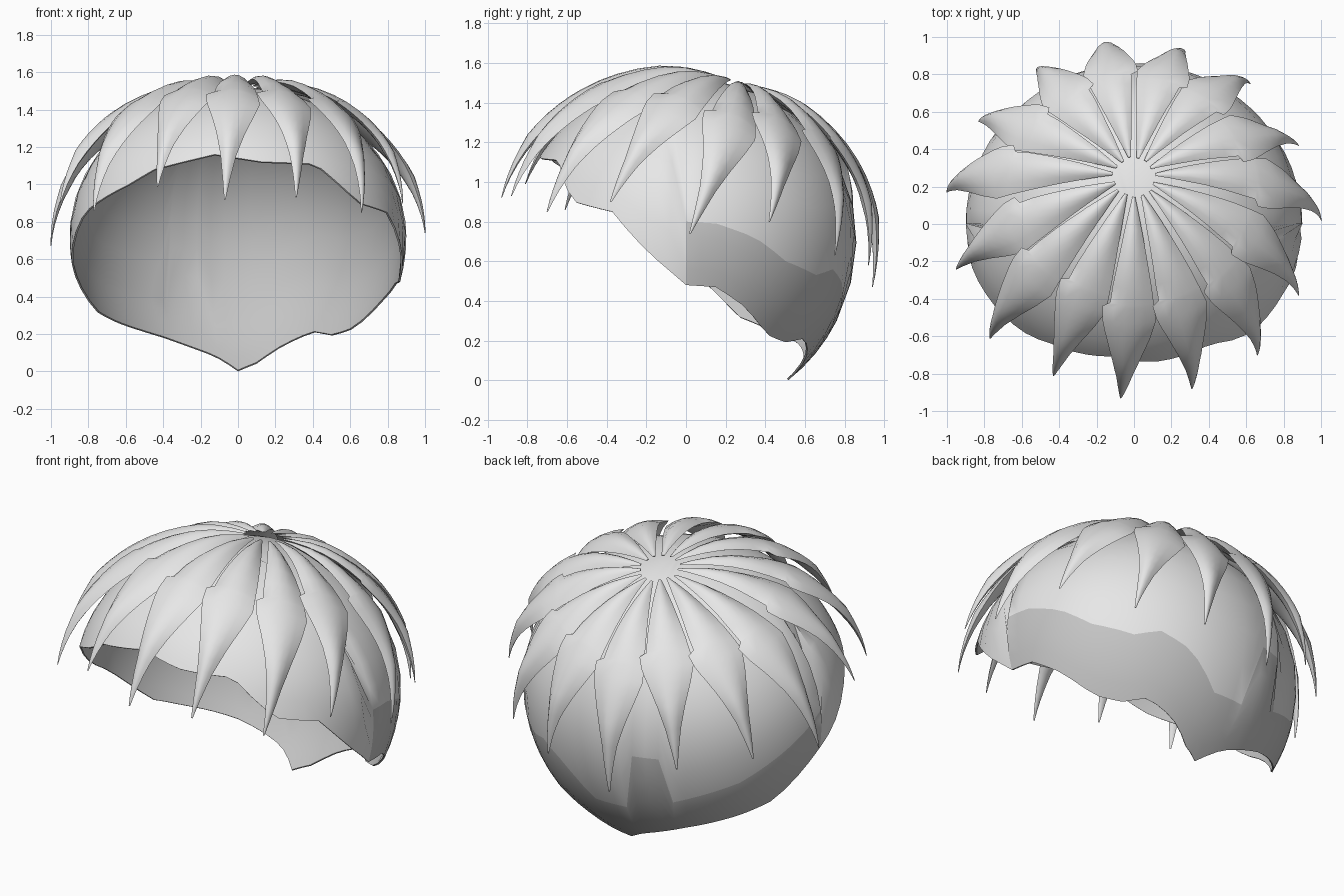
import bpy, bmesh, math
from mathutils import Vector

cube = bpy.data.objects.get("Cube")
if cube:
    bpy.data.objects.remove(cube, do_unlink=True)


def make_material(name, value):
    mat = bpy.data.materials.new(name)
    mat.use_nodes = True
    colour = (value, value, value, 1)
    mat.diffuse_color = colour
    mat.node_tree.nodes["Principled BSDF"].inputs["Base Color"].default_value = colour
    return mat


LIGHT = make_material("light grey", 0.8)
DARK = make_material("mid grey", 0.55)

CENTRE = Vector((0, 0, 0.72))
RX, RY, RZ_UP, RZ_DOWN = 0.9, 0.86, 0.8, 0.9


def lerp_table(table, t):
    """Piecewise linear lookup in a list of (key, value)."""
    for (a, va), (b, vb) in zip(table, table[1:]):
        if t <= b:
            return va + (vb - va) * max(0, t - a) / (b - a)
    return table[-1][1]


def to_world(p):
    """Unit-sphere coordinates to the egg-shaped head."""
    return CENTRE + Vector((p.x * RX, p.y * RY, p.z * (RZ_UP if p.z > 0 else RZ_DOWN)))


def to_unit(p):
    q = p - CENTRE
    return Vector((q.x / RX, q.y / RY, q.z / (RZ_UP if q.z > 0 else RZ_DOWN)))


def latitude(z):
    h = z - CENTRE.z
    return math.asin(max(-1, min(1, h / (RZ_UP if h > 0 else RZ_DOWN))))


def finish(name, bm, mats):
    mesh = bpy.data.meshes.new(name)
    bm.to_mesh(mesh)
    bm.free()
    for mat in mats:
        mesh.materials.append(mat)
    obj = bpy.data.objects.new(name, mesh)
    bpy.context.collection.objects.link(obj)
    bpy.ops.object.select_all(action='DESELECT')
    obj.select_set(True)
    bpy.context.view_layer.objects.active = obj
    return obj


# Ragged lower edge of the cap: (degrees from the front, height)
RIM = [(-180, 0), (-168, .08), (-145, .18), (-122, .26), (-109, .32), (-92, .55),
       (-82, .65), (-68, .85), (-58, .92), (-45, 1.0), (-35, 1.08), (-23, 1.12),
       (-10, 1.16), (10, 1.12), (33, 1.11), (49, .9), (65, .85), (78, .64), (90, .48),
       (100, .47), (110, .38), (123, .23), (134, .19), (146, .21), (158, .14),
       (170, .04), (180, 0)]
# Upper edge of the darker band round the back
BAND = [(-180, .3), (-166, .3), (-165, .66), (-155, .66), (-154, .36), (-125, .5),
        (-92, .78), (-90, .8), (-89, 1.25), (89, 1.25), (90, .8), (100, .79),
        (113, .72), (125, .6), (140, .53), (150, .56), (162, .48), (175, .3), (180, .3)]

# Cap shell: rows run from the crown to the band, then on to the rim
COLS, UPPER, LOWER = 72, 9, 4
bm = bmesh.new()
pole = bm.verts.new(to_world(Vector((0, 0, 1))))
columns = []
for j in range(COLS):
    deg = -180 + 360 * j / COLS
    a = math.radians(deg)
    rim, mid = latitude(lerp_table(RIM, deg)), latitude(lerp_table(BAND, deg))
    lats = [math.pi / 2 + (mid - math.pi / 2) * i / UPPER for i in range(1, UPPER + 1)]
    lats += [mid + (rim - mid) * i / LOWER for i in range(1, LOWER + 1)]
    column = []
    for lat in lats:
        k = math.cos(lat)
        # keep the azimuth true on the oval outline
        flat = Vector((math.sin(a) / RX, -math.cos(a) / RY, 0)).normalized() * k
        column.append(bm.verts.new(to_world(Vector((flat.x, flat.y, math.sin(lat))))))
    columns.append(column)
for j in range(COLS):
    here, after = columns[j], columns[(j + 1) % COLS]
    bm.faces.new((pole, here[0], after[0]))
    back = abs(-180 + 360 * (j + .5) / COLS) > 90
    for i in range(UPPER + LOWER - 1):
        face = bm.faces.new((here[i], here[i + 1], after[i + 1], after[i]))
        face.material_index = int(back and i >= UPPER - 1)
cap = finish("hair_cap", bm, (LIGHT, DARK))
solid = cap.modifiers.new("thickness", 'SOLIDIFY')
solid.thickness = 0.01
solid.offset = -1
solid.material_offset = 1
bpy.ops.object.modifier_apply(modifier=solid.name)
bpy.ops.object.shade_smooth_by_angle(angle=math.radians(40))

# Locks: tips listed anticlockwise from the front
TIPS = [(-.07, -.93, .92), (.31, -.88, .93), (.66, -.7, .85), (.88, -.38, .9),
        (1, .02, .74), (.88, .42, .8), (.62, .75, .63), (.27, .92, .58),
        (-.15, .94, .47), (-.52, .83, .66), (-.83, .55, .7), (-1, .17, .67),
        (-.95, -.24, .9), (-.77, -.61, .86), (-.43, -.81, .99)]
# Half widths along a lock; one side has a small step
SMOOTH_SIDE = [(.08, .008), (.2, .046), (.4, .105), (.54, .14), (.62, .115),
               (.72, .075), (.82, .042), (.92, .02), (1, .004)]
STEP_SIDE = [(.08, .008), (.2, .046), (.4, .1), (.47, .11), (.485, .15), (.55, .145),
             (.62, .115), (.72, .075), (.82, .042), (.92, .02), (1, .004)]
STEPS = [.08, .13, .2, .27, .34, .41, .47, .485, .54, .58, .62, .67, .72, .77, .82,
         .87, .92, .96, 1]
ACROSS = [-1, -.6, -.2, .2, .6, 1]
CROWN = to_unit(Vector((0, .25, 1.485))).normalized()


def lock_path(tip, t):
    """Arc over the head from the crown, lifting off towards the tip."""
    end = to_unit(Vector(tip))
    axis = end.normalized()
    angle = CROWN.angle(axis)
    p = (CROWN * math.sin((1 - t) * angle) + axis * math.sin(t * angle)) / math.sin(angle)
    lift = 1.025 + (end.length - 1.025) * t ** 2 + .025 * math.sin(math.pi * t)
    return to_world(p * lift)


def build_lock(index, tip):
    bm = bmesh.new()
    rings = []
    for t in STEPS:
        p = lock_path(tip, t)
        tangent = (lock_path(tip, t + .01) - lock_path(tip, t - .01)).normalized()
        q = to_unit(p)
        normal = Vector((q.x / RX, q.y / RY, q.z / RZ_UP))
        side = tangent.cross(normal).normalized()
        up = side.cross(tangent)
        p -= side * .03 * math.sin(math.pi * t)
        left, right = lerp_table(SMOOTH_SIDE, t), lerp_table(STEP_SIDE, t)
        thick = min(.035, .6 * left)

        def point(s, height):
            w = s * (right if s > 0 else left)
            tilt = .014 * s * min(1, left / .08)
            return bm.verts.new(p + side * w + up * (height * (1 - s * s) + tilt))

        ring = [point(s, thick) for s in ACROSS]
        ring += [point(s, -.5 * thick) for s in reversed(ACROSS[1:-1])]
        rings.append(ring)
    n = len(rings[0])
    for lower, upper in zip(rings, rings[1:]):
        for k in range(n):
            m = (k + 1) % n
            bm.faces.new((lower[k], lower[m], upper[m], upper[k]))
    bm.faces.new(rings[0])
    bm.faces.new(rings[-1])
    bmesh.ops.recalc_face_normals(bm, faces=bm.faces)
    finish(f"hair_lock_{index}", bm, (LIGHT,))
    bpy.ops.object.shade_smooth_by_angle(angle=math.radians(50))


for index, tip in enumerate(TIPS, 1):
    build_lock(index, tip)
